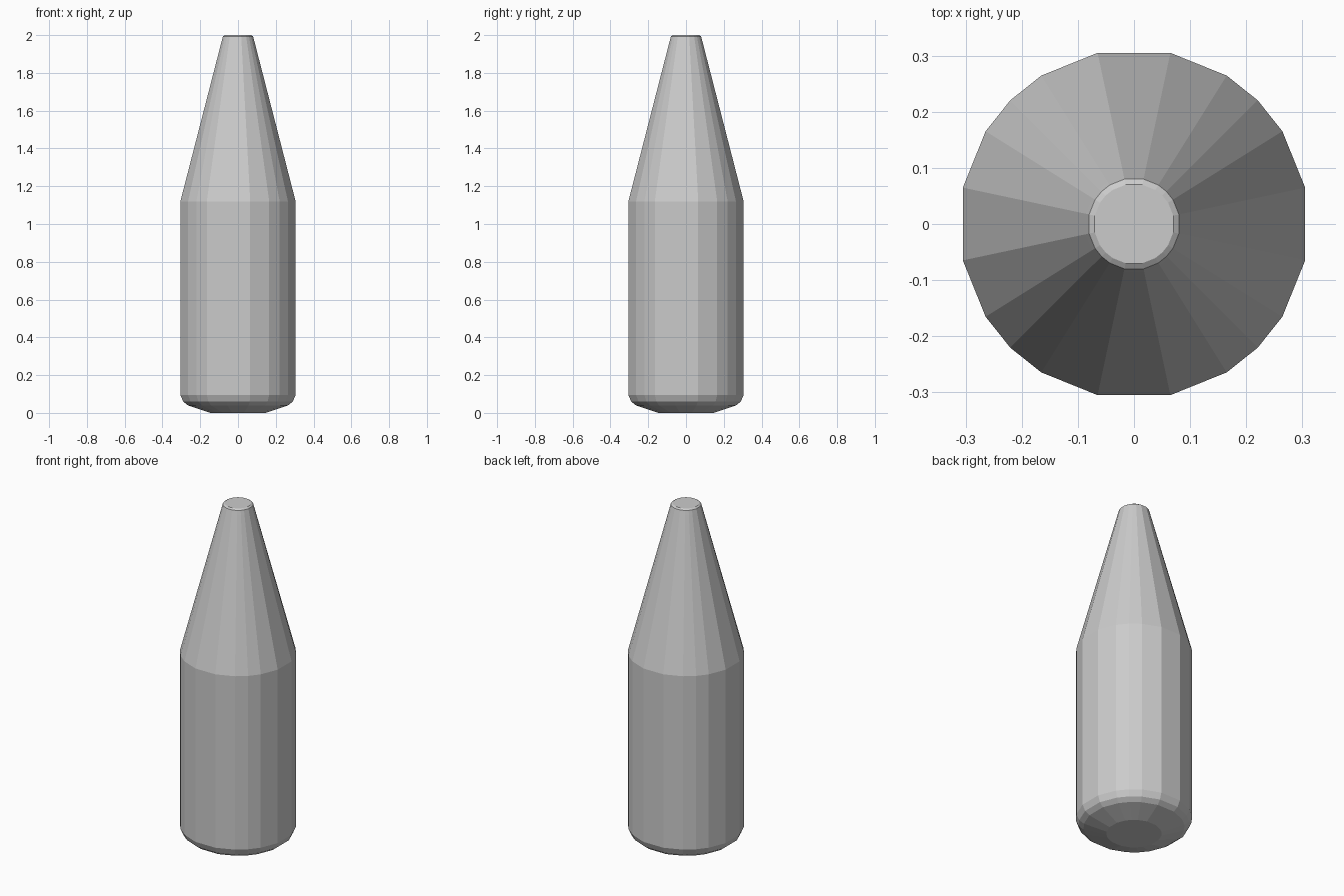
import bpy, bmesh, math

if "Cube" in bpy.data.objects:
    bpy.data.objects.remove(bpy.data.objects["Cube"])

# Uneven 20-sided cross-section: wide flats on the axes, narrower ones at the diagonals
QUADRANT = (12, 32, 45, 58, 78)
ANGLES = [math.radians(q * 90 + a) for q in range(4) for a in QUADRANT]

# Half width and height, from the base up to the tip
PROFILE = [(0.145, 0.0), (0.265, 0.04), (0.29, 0.06), (0.305, 0.095),
           (0.305, 1.12), (0.086, 1.97), (0.08, 1.993), (0.07, 2.0)]


def lathe(name, profile):
    bm = bmesh.new()
    rings = []
    for half_width, z in profile:
        r = half_width / math.cos(ANGLES[0])
        rings.append([bm.verts.new((r * math.cos(a), r * math.sin(a), z)) for a in ANGLES])
    n = len(ANGLES)
    for low, high in zip(rings, rings[1:]):
        for i in range(n):
            j = (i + 1) % n
            bm.faces.new((low[i], low[j], high[j], high[i]))
    bm.faces.new(rings[0][::-1])
    bm.faces.new(rings[-1])
    mesh = bpy.data.meshes.new(name)
    bm.to_mesh(mesh)
    bm.free()
    obj = bpy.data.objects.new(name, mesh)
    bpy.context.collection.objects.link(obj)
    return obj


# Bottle-shaped body with rounded base and tapered neck, flat shaded
lathe("bottle_body", PROFILE)
